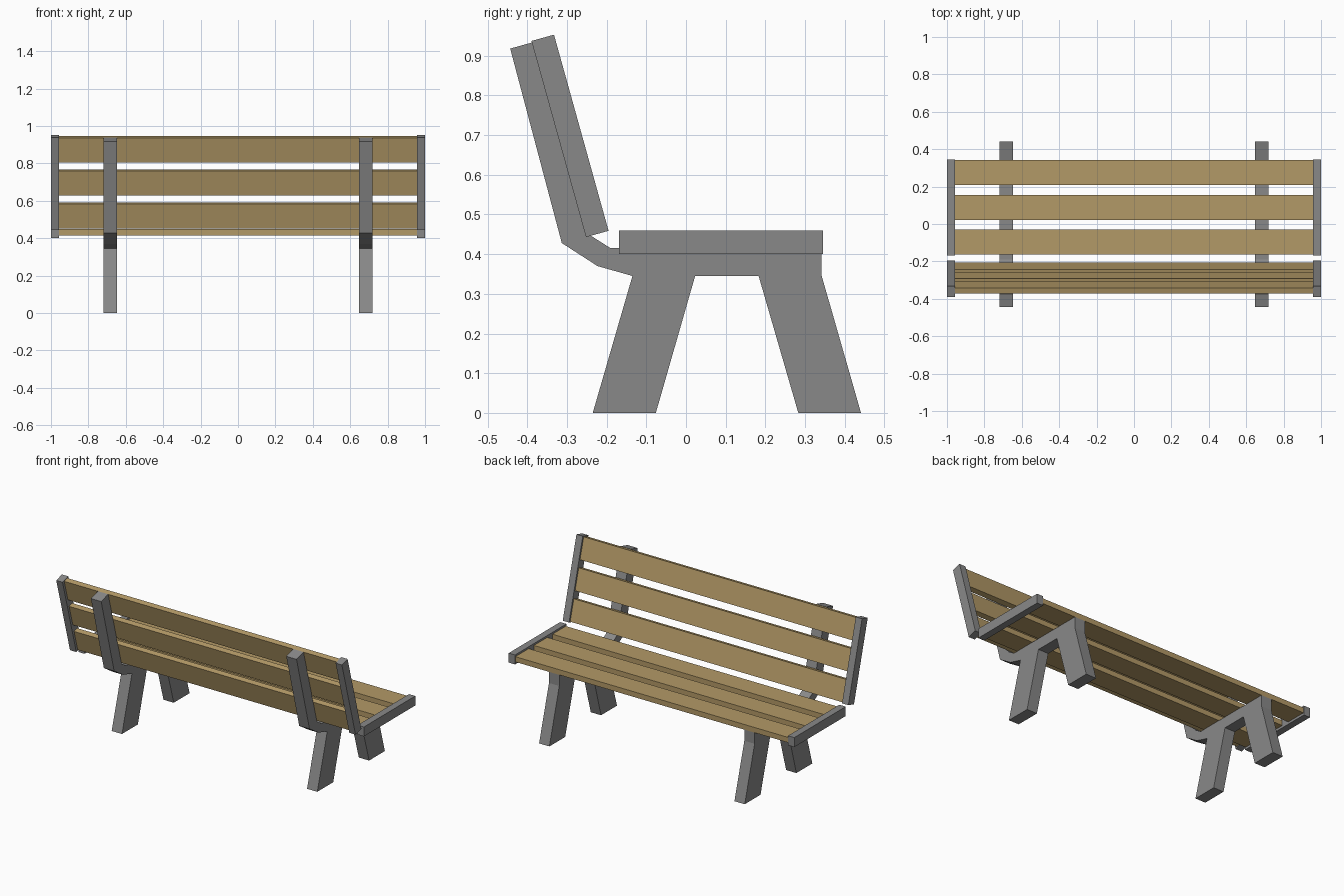
import bpy, bmesh

if "Cube" in bpy.data.objects:
    bpy.data.objects.remove(bpy.data.objects["Cube"])


def material(name, rgb):
    m = bpy.data.materials.new(name)
    m.diffuse_color = (*rgb, 1.0)
    m.use_nodes = True
    m.node_tree.nodes["Principled BSDF"].inputs["Base Color"].default_value = m.diffuse_color
    return m


GREY = material("grey metal", (0.25, 0.25, 0.25))
WOOD = material("tan wood", (0.45, 0.32, 0.135))


def extrude_profile(name, pts, x0, x1, mat):
    """Extrude a (y, z) profile from x0 to x1."""
    bm = bmesh.new()
    face = bm.faces.new([bm.verts.new((x0, y, z)) for y, z in pts])
    ext = bmesh.ops.extrude_face_region(bm, geom=[face])
    moved = [v for v in ext["geom"] if isinstance(v, bmesh.types.BMVert)]
    bmesh.ops.translate(bm, verts=moved, vec=(x1 - x0, 0, 0))
    bmesh.ops.recalc_face_normals(bm, faces=bm.faces)
    me = bpy.data.meshes.new(name)
    bm.to_mesh(me)
    bm.free()
    me.materials.append(mat)
    ob = bpy.data.objects.new(name, me)
    bpy.context.collection.objects.link(ob)
    return ob


# Leaning backrest coordinates: a runs up the back, b towards the sitter
U, N, BASE = (-0.268, 0.9634), (0.9634, 0.268), (-0.252, 0.443)


def back(a, b):
    return (BASE[0] + a * U[0] + b * N[0], BASE[1] + a * U[1] + b * N[1])


def back_rect(a0, a1, b0, b1):
    return [back(a0, b0), back(a1, b0), back(a1, b1), back(a0, b1)]


def seat_rect(y0, y1, z0, z1):
    return [(y0, z0), (y1, z0), (y1, z1), (y0, z1)]


# Support frame outline: two splayed legs, seat rail and bent back post
frame = [(-0.235, 0), (-0.076, 0), (0.023, 0.345), (0.183, 0.345),
         (0.283, 0), (0.441, 0), (0.342, 0.345), (0.342, 0.415),
         (-0.19, 0.415), (-0.239, 0.446), back(0.509, 0.016),
         (-0.443, 0.918), (-0.313, 0.428), (-0.223, 0.37), (-0.135, 0.345)]

for side, s in (("left", -1), ("right", 1)):
    extrude_profile(side + "_frame", frame, s * 0.648, s * 0.72, GREY)
    # End caps on seat and backrest
    extrude_profile(side + "_seat_cap", seat_rect(-0.169, 0.345, 0.40, 0.46),
                    s * 0.956, s * 1.0, GREY)
    extrude_profile(side + "_back_cap", back_rect(0, 0.513, 0, 0.059),
                    s * 0.956, s * 1.0, GREY)

# Slats
for i in range(3):
    y = -0.164 + i * 0.186
    extrude_profile(f"seat_slat_{i + 1}", seat_rect(y, y + 0.134, 0.415, 0.448),
                    -0.958, 0.958, WOOD)
    a = 0.004 + i * 0.184
    extrude_profile(f"back_slat_{i + 1}", back_rect(a, a + 0.136, 0.016, 0.048),
                    -0.958, 0.958, WOOD)
